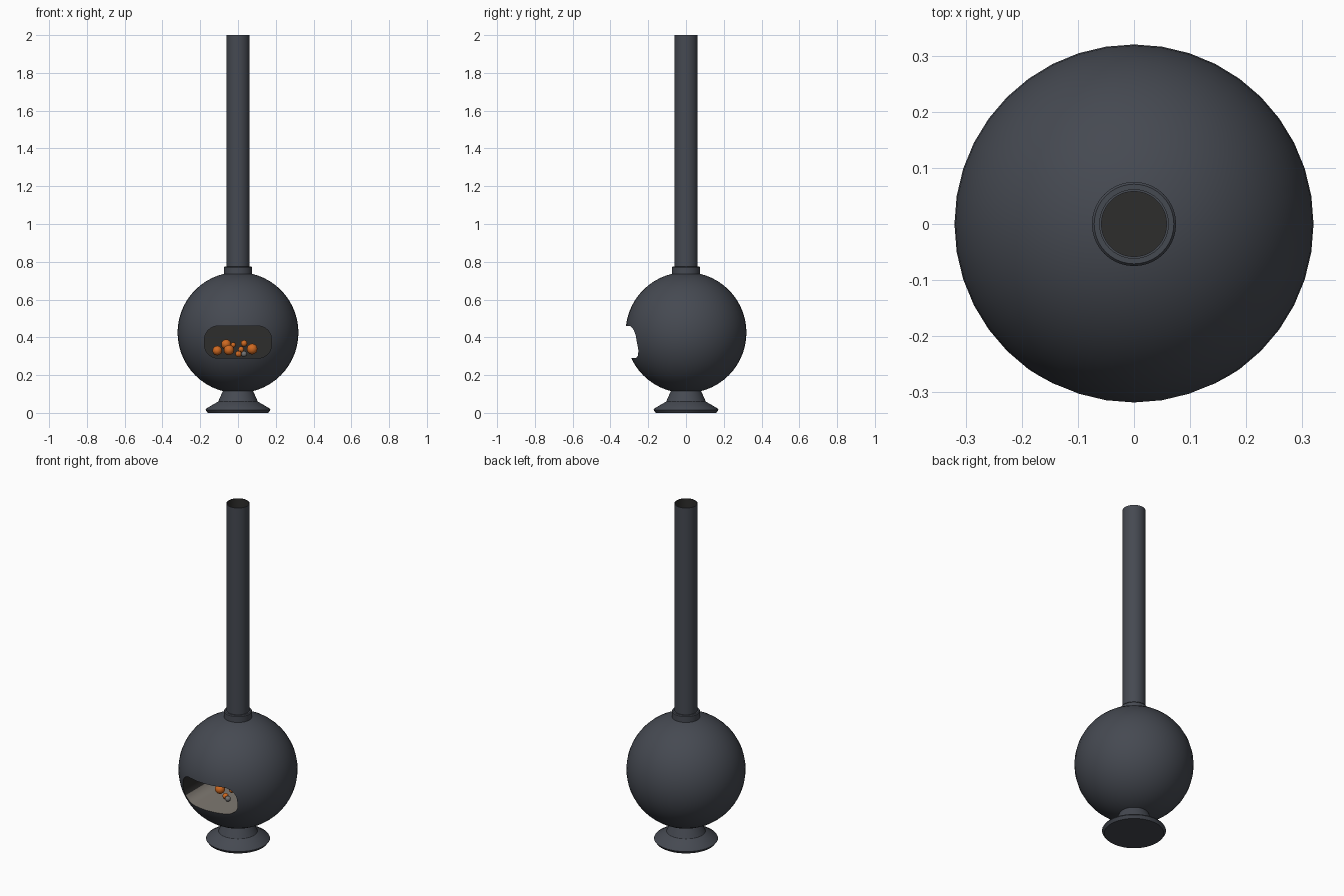
import bpy, bmesh, math
from mathutils import Matrix

default = bpy.data.objects.get("Cube")
if default:
    bpy.data.objects.remove(default, do_unlink=True)


def material(name, r, g, b):
    mat = bpy.data.materials.new(name)
    mat.use_nodes = True
    mat.diffuse_color = (r, g, b, 1)
    for node in mat.node_tree.nodes:
        if node.type == 'BSDF_PRINCIPLED':
            node.inputs["Base Color"].default_value = (r, g, b, 1)
            node.inputs["Roughness"].default_value = 0.6
    return mat


steel = material("charcoal steel", 0.06, 0.067, 0.083)
soot = material("soot black", 0.027, 0.026, 0.025)
ash = material("pale ash", 0.21, 0.19, 0.165)
ember = material("ember orange", 0.62, 0.14, 0.015)
cinder = material("cinder grey", 0.17, 0.17, 0.17)


def finish(bm, name, mats, smooth=True):
    mesh = bpy.data.meshes.new(name)
    bmesh.ops.recalc_face_normals(bm, faces=bm.faces)
    bm.to_mesh(mesh)
    bm.free()
    obj = bpy.data.objects.new(name, mesh)
    bpy.context.collection.objects.link(obj)
    for mat in mats:
        mesh.materials.append(mat)
    if smooth:
        smooth_sharp(obj)
    return obj


def smooth_sharp(obj):
    bpy.ops.object.select_all(action='DESELECT')
    obj.select_set(True)
    bpy.context.view_layer.objects.active = obj
    bpy.ops.object.shade_smooth_by_angle(angle=math.radians(35))


def lathe(name, profile, mats, segments=40, rule=None):
    """Revolve (radius, height) points about the z axis."""
    bm = bmesh.new()
    verts = [bm.verts.new((r, 0, z)) for r, z in profile]
    edges = [bm.edges.new(pair) for pair in zip(verts, verts[1:])]
    bmesh.ops.spin(bm, geom=verts + edges, axis=(0, 0, 1), cent=(0, 0, 0),
                   steps=segments, angle=math.tau)
    bmesh.ops.remove_doubles(bm, verts=bm.verts, dist=0.0001)
    if rule:
        for face in bm.faces:
            face.material_index = rule(face)
    return finish(bm, name, mats)


# Flared pedestal
lathe("pedestal", [(0, 0), (0.16, 0), (0.172, 0.016), (0.168, 0.023),
                   (0.105, 0.06), (0.078, 0.12), (0, 0.12)], [steel])

# Spherical firebox
CENTRE, RADIUS = 0.425, 0.32
bm = bmesh.new()
bmesh.ops.create_uvsphere(bm, u_segments=40, v_segments=28, radius=RADIUS,
                          matrix=Matrix.Translation((0, 0, CENTRE)))
firebox = finish(bm, "firebox", [steel, soot, ash], smooth=False)

# Rounded slot that is hollowed out of the firebox
HALF_W, LOW, HIGH, CORNER = 0.178, 0.29, 0.46, 0.072
FRONT, BACK = -0.5, 0.14
bm = bmesh.new()
outline = []
for quarter in range(4):
    cx = (HALF_W - CORNER) * (1 if quarter in (0, 3) else -1)
    cz = HIGH - CORNER if quarter < 2 else LOW + CORNER
    for step in range(9):
        a = (quarter + step / 8) * math.pi / 2
        outline.append(bm.verts.new((cx + CORNER * math.cos(a), FRONT,
                                     cz + CORNER * math.sin(a))))
cap = bm.faces.new(outline)
grown = bmesh.ops.extrude_face_region(bm, geom=[cap])["geom"]
bmesh.ops.translate(bm, vec=(0, BACK - FRONT, 0),
                    verts=[g for g in grown if isinstance(g, bmesh.types.BMVert)])
bmesh.ops.recalc_face_normals(bm, faces=bm.faces)
for face in bm.faces:
    face.material_index = 2 if face.normal.z < -0.6 else 1
cutter = finish(bm, "slot_cutter", [steel, soot, ash], smooth=False)
cutter.hide_render = True

cut = firebox.modifiers.new("slot", 'BOOLEAN')
cut.operation = 'DIFFERENCE'
cut.solver = 'EXACT'
cut.object = cutter
bpy.context.view_layer.objects.active = firebox
bpy.ops.object.modifier_apply(modifier=cut.name)
bpy.data.objects.remove(cutter, do_unlink=True)
smooth_sharp(firebox)

# Collar joining the firebox to the flue
lathe("flue_collar", [(0, 0.72), (0.075, 0.72), (0.075, 0.77),
                      (0.071, 0.775), (0, 0.775)], [steel])

# Open flue pipe, sooty on the inside
INNER = 0.058
lathe("flue_pipe", [(0.062, 0.76), (0.062, 2), (INNER, 2), (INNER, 0.79), (0, 0.79)],
      [steel, soot],
      rule=lambda f: int(all(v.co.xy.length < INNER + 0.001 for v in f.verts)))


# Glowing embers and a cinder: x, y, z, radius
def ball(name, x, y, z, radius, mat):
    bm = bmesh.new()
    bmesh.ops.create_icosphere(bm, subdivisions=2, radius=radius,
                               matrix=Matrix.Translation((x, y, z)))
    finish(bm, name, [mat])


embers = [
    (-0.11, 0.0, 0.33, 0.026),
    (-0.063, 0.02, 0.363, 0.027),
    (-0.048, -0.1, 0.333, 0.028),
    (0.032, 0.0, 0.368, 0.018),
    (0.075, 0.03, 0.338, 0.029),
    (0.016, -0.08, 0.336, 0.016),
    (0.003, -0.12, 0.312, 0.017),
    (-0.025, 0.04, 0.36, 0.014),
]
for i, spot in enumerate(embers, 1):
    ball(f"ember_{i}", *spot, ember)
ball("cinder", 0.032, -0.14, 0.312, 0.016, cinder)
